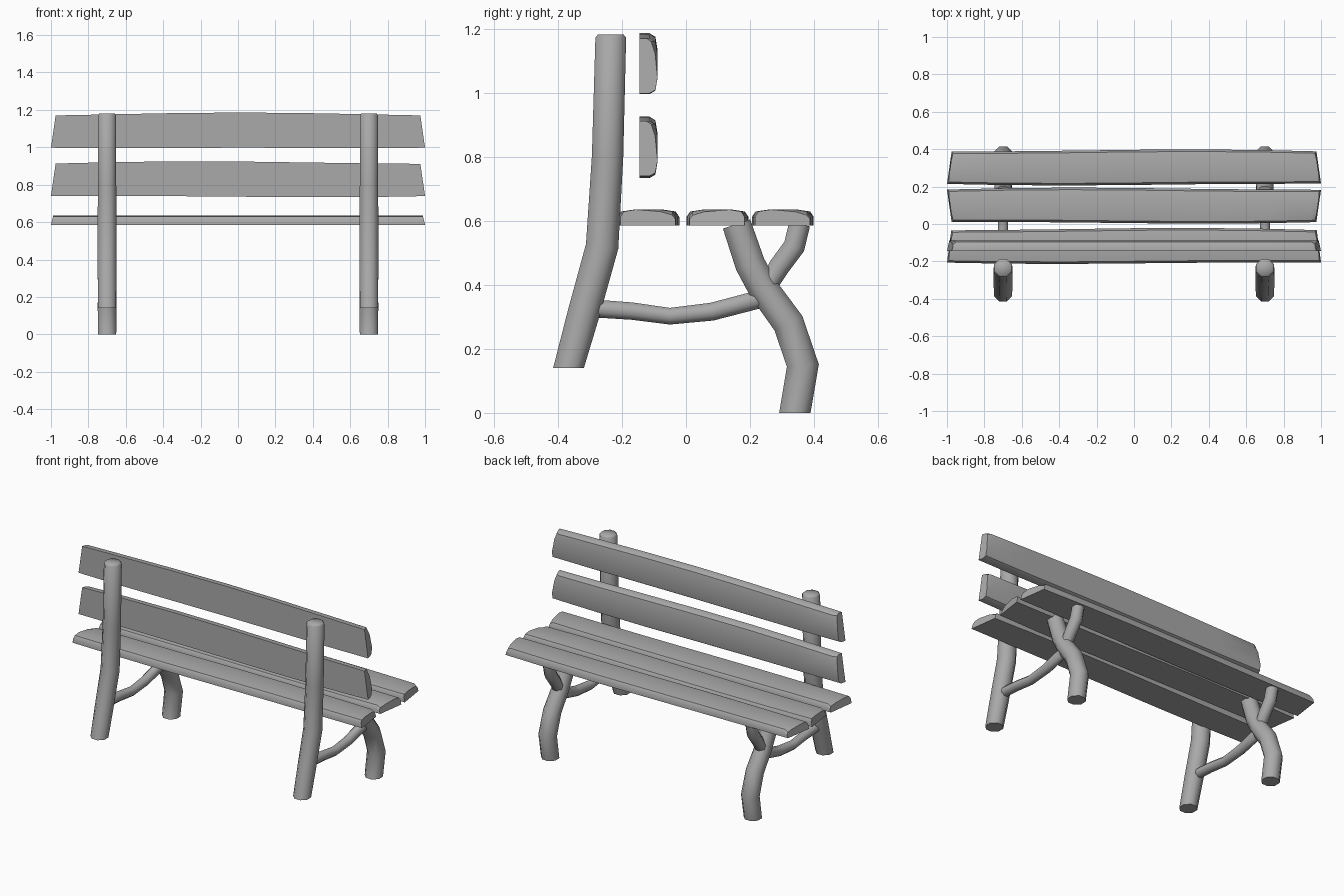
import bpy, bmesh, math

cube = bpy.data.objects.get("Cube")
if cube:
    bpy.data.objects.remove(cube, do_unlink=True)

wood = bpy.data.materials.new("grey_wood")
wood.use_nodes = True
wood.diffuse_color = (0.4, 0.4, 0.4, 1)
wood.node_tree.nodes["Principled BSDF"].inputs["Base Color"].default_value = (0.4, 0.4, 0.4, 1)


def loft(name, rings, angle):
    """Skin a list of equal closed rings, cap both ends."""
    bm = bmesh.new()
    loops = [[bm.verts.new(p) for p in ring] for ring in rings]
    n = len(loops[0])
    for a, b in zip(loops, loops[1:]):
        for i in range(n):
            j = (i + 1) % n
            bm.faces.new((a[i], a[j], b[j], b[i]))
    bm.faces.new(loops[0])
    bm.faces.new(loops[-1])
    bmesh.ops.recalc_face_normals(bm, faces=bm.faces)
    mesh = bpy.data.meshes.new(name)
    bm.to_mesh(mesh)
    bm.free()
    obj = bpy.data.objects.new(name, mesh)
    bpy.context.collection.objects.link(obj)
    mesh.materials.append(wood)
    bpy.ops.object.select_all(action="DESELECT")
    obj.select_set(True)
    bpy.context.view_layer.objects.active = obj
    bpy.ops.object.shade_smooth_by_angle(angle=math.radians(angle))
    return obj


def branch(name, path, flat_start=False, flat_end=False, sides=8):
    """Log through (y, z, radius) points, mirrored to the other side."""
    rings = []
    last = len(path) - 1
    for i, (y, z, r) in enumerate(path):
        y0, z0, _ = path[max(i - 1, 0)]
        y1, z1, _ = path[min(i + 1, last)]
        d = math.hypot(y1 - y0, z1 - z0)
        ny, nz = (z1 - z0) / d, -(y1 - y0) / d
        if (i == 0 and flat_start) or (i >= last - 1 and flat_end):
            ny, nz = 1, 0
        big = r / math.cos(math.pi / sides)
        ring = []
        for k in range(sides):
            t = (k + 0.5) * 2 * math.pi / sides
            s = big * math.sin(t)
            ring.append((0.7 + big * math.cos(t), y + s * ny, z + s * nz))
        rings.append(ring)
    obj = loft(name, rings, 60)
    obj.modifiers.new("Mirror", "MIRROR")


# Rough sawn plank section: flat underside, rounded upper corners
SECTION = [(-1, 0), (1, 0), (1, 0.55), (0.88, 0.88), (0.45, 1),
           (-0.45, 1), (-0.88, 0.88), (-1, 0.55)]
STATIONS = [-1, -0.95, -0.7, -0.35, 0, 0.35, 0.7, 0.95, 1]


def plank(name, centre, base, thick, upright, phase):
    half = 0.094
    rings = []
    for s in STATIONS:
        end = abs(s) == 1
        drift = 0.004 * math.sin(3 * s + phase)
        width = half - 0.008 * s * s
        ring = []
        for v, w in SECTION:
            # Hand-cut ends: one corner chamfered and the face slanted
            x, depth = s, w * thick
            if end:
                corner = max(0, v * (1 if upright else math.cos(phase)))
                x = s * (1 - 0.025 * corner - 0.012 * w)
                depth *= 1 - 0.3 * corner
            across = centre + drift + v * width
            out = base + depth
            ring.append((x, out, across) if upright else (x, across, out))
        rings.append(ring)
    loft(name, rings, 35)


# Seat and backrest planks
plank("seat_plank_rear", -0.118, 0.585, 0.05, False, 0.4)
plank("seat_plank_middle", 0.098, 0.585, 0.05, False, 3.0)
plank("seat_plank_front", 0.302, 0.585, 0.05, False, 0.2)
plank("backrest_plank_lower", 0.828, -0.145, 0.056, True, 2.6)
plank("backrest_plank_upper", 1.088, -0.145, 0.056, True, 1.5)

# Tall posts behind the backrest
branch("back_post", [(-0.367, 0.14, 0.048), (-0.32, 0.31, 0.05), (-0.262, 0.52, 0.051),
                     (-0.245, 0.8, 0.049), (-0.235, 1.172, 0.048), (-0.235, 1.182, 0.04)],
       True, True)

# Crooked front legs
branch("front_leg", [(0.34, 0, 0.049), (0.365, 0.148, 0.05), (0.32, 0.28, 0.049),
                     (0.24, 0.39, 0.047), (0.2, 0.465, 0.047), (0.158, 0.59, 0.045)],
       True, False)

# Curved stretcher that forks up to the front of the seat
branch("stretcher", [(-0.3, 0.327, 0.028), (-0.17, 0.318, 0.027), (-0.05, 0.302, 0.026),
                     (0.08, 0.316, 0.028), (0.23, 0.355, 0.03), (0.29, 0.455, 0.033),
                     (0.338, 0.52, 0.034), (0.355, 0.59, 0.033)])
